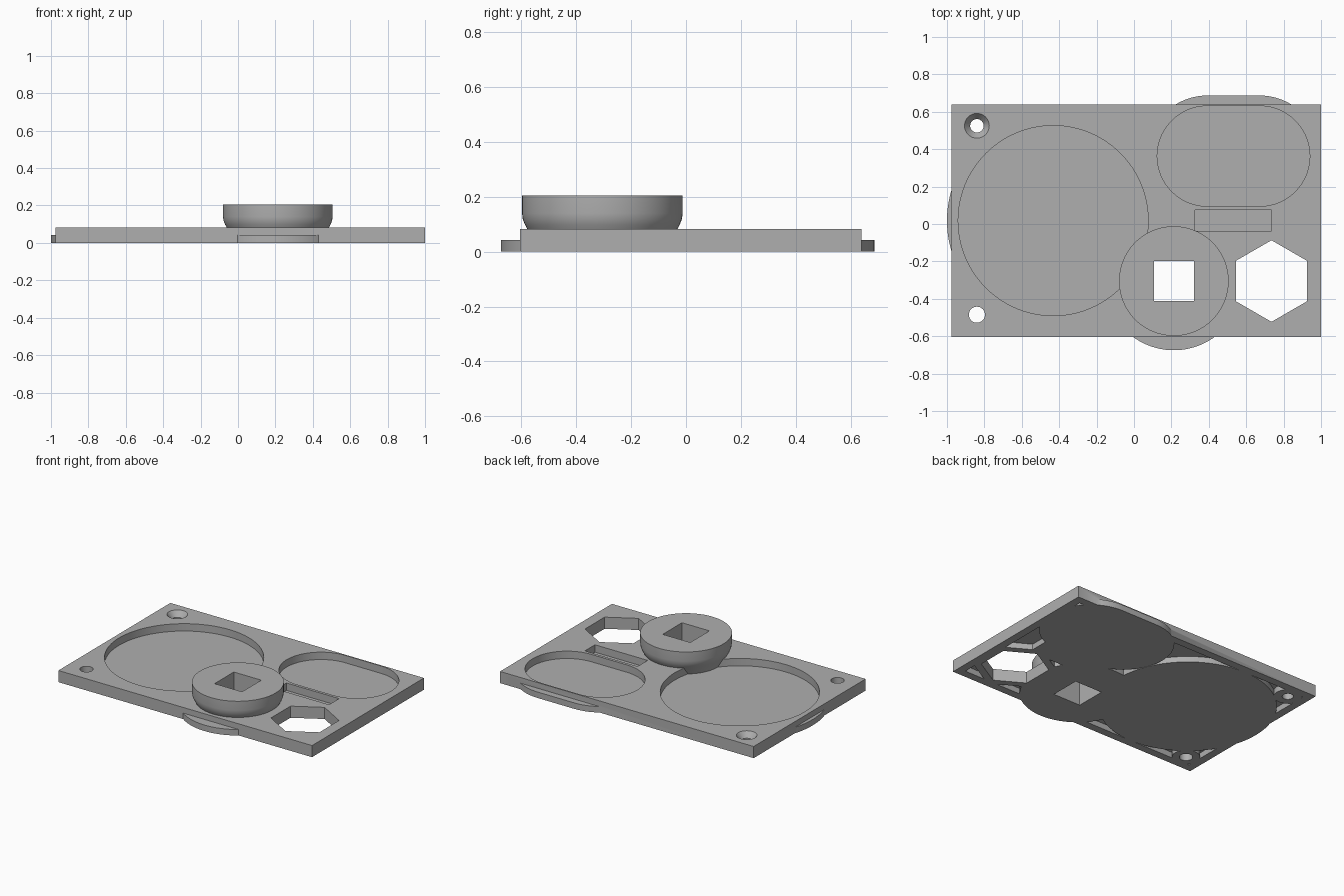
import bpy, bmesh
from math import sin, cos, pi

if "Cube" in bpy.data.objects:
    bpy.data.objects.remove(bpy.data.objects["Cube"])

grey = bpy.data.materials.new("plain_grey")
grey.use_nodes = True
GREY = (0.43, 0.43, 0.43, 1)
grey.diffuse_color = GREY
grey.node_tree.nodes["Principled BSDF"].inputs["Base Color"].default_value = GREY


def ngon(cx, cy, r, n=96, turn=0.0):
    return [(cx + r * cos(turn + 2 * pi * i / n), cy + r * sin(turn + 2 * pi * i / n))
            for i in range(n)]


def rect(x0, x1, y0, y1):
    return [(x0, y0), (x1, y0), (x1, y1), (x0, y1)]


def racetrack(cx, cy, half, r, n=40):
    pts = []
    for side, start in ((1, -pi / 2), (-1, pi / 2)):
        pts += [(cx + side * half + r * cos(start + pi * i / n),
                 cy + r * sin(start + pi * i / n)) for i in range(n + 1)]
    return pts


def loft(name, *sections):
    """Closed solid through (outline, z) sections, listed from bottom to top."""
    bm = bmesh.new()
    rings = [[bm.verts.new((x, y, z)) for x, y in outline] for outline, z in sections]
    n = len(rings[0])
    for low, high in zip(rings, rings[1:]):
        for i in range(n):
            j = (i + 1) % n
            bm.faces.new((low[i], low[j], high[j], high[i]))
    bm.faces.new(rings[0][::-1])
    bm.faces.new(rings[-1])
    mesh = bpy.data.meshes.new(name)
    bm.to_mesh(mesh)
    bm.free()
    mesh.materials.append(grey)
    ob = bpy.data.objects.new(name, mesh)
    bpy.context.collection.objects.link(ob)
    return ob


def combine(target, tool, operation):
    """Apply a boolean and discard the tool."""
    mod = target.modifiers.new("boolean", "BOOLEAN")
    mod.operation, mod.object, mod.solver = operation, tool, "EXACT"
    bpy.context.view_layer.objects.active = target
    bpy.ops.object.modifier_apply(modifier=mod.name)
    bpy.data.objects.remove(tool)


def prism(outline, z0, z1):
    return loft("tool", (outline, z0), (outline, z1))


TOP, SKIN, PAD, FLOOR, WALL = 0.082, 0.04, 0.042, 0.03, 0.056
LEFT, RIGHT, FRONT, BACK = -0.975, 1.0, -0.605, 0.64
HOLES = ((-0.84, 0.525), (-0.84, -0.485))
KNOB = (0.213, -0.305)
HEX = (0.735, -0.305)

# Plate, hollow underneath with a rim
plate = loft("tray_plate", (rect(LEFT, RIGHT, FRONT, BACK), 0),
             (rect(LEFT, RIGHT, FRONT, BACK), TOP))
combine(plate, prism(rect(LEFT + WALL, RIGHT - WALL, FRONT + WALL, BACK - WALL), -0.1, SKIN),
        "DIFFERENCE")

# Backing pads under each pocket, some reaching past the rim
pads = [ngon(-0.432, 0.018, 0.508 + WALL + 0.004),
        racetrack(0.532, 0.363, 0.14, 0.268 + WALL),
        ngon(*KNOB, 0.37),
        rect(0.325 - WALL, 0.735 + WALL, -0.037 - WALL, 0.075 + WALL),
        ngon(*HEX, 0.218 + WALL, 6, pi / 2)]
pads += [ngon(x, y, 0.09, 32) for x, y in HOLES]
for outline in pads:
    combine(plate, prism(outline, 0, PAD), "UNION")

# Blind pockets
for outline in (ngon(-0.432, 0.018, 0.508),
                racetrack(0.532, 0.363, 0.14, 0.268),
                rect(0.325, 0.735, -0.037, 0.075)):
    combine(plate, prism(outline, FLOOR, 0.2), "DIFFERENCE")

# Round knob with a rounded lower edge
knob = loft("round_knob", (ngon(*KNOB, 0.245), 0.02), (ngon(*KNOB, 0.272), 0.08),
            (ngon(*KNOB, 0.282), 0.098), (ngon(*KNOB, 0.29), 0.118),
            (ngon(*KNOB, 0.293), 0.14), (ngon(*KNOB, 0.293), 0.205))
combine(plate, knob, "UNION")

# Through holes: square, hexagon and two screw holes
through = [rect(KNOB[0] - 0.107, KNOB[0] + 0.107, KNOB[1] - 0.107, KNOB[1] + 0.107),
           ngon(*HEX, 0.218, 6, pi / 2),
           ngon(*HOLES[0], 0.036, 32), ngon(*HOLES[1], 0.043, 32)]
for outline in through:
    combine(plate, prism(outline, -0.1, 0.3), "DIFFERENCE")

# Countersink on the rear screw hole
combine(plate, loft("tool", (ngon(*HOLES[0], 0.03, 32), 0.036),
                    (ngon(*HOLES[0], 0.071, 32), 0.088)), "DIFFERENCE")

# Smooth the round walls, keep edges sharp
bpy.ops.object.select_all(action="DESELECT")
plate.select_set(True)
bpy.context.view_layer.objects.active = plate
bpy.ops.object.shade_smooth_by_angle(angle=pi / 6)
